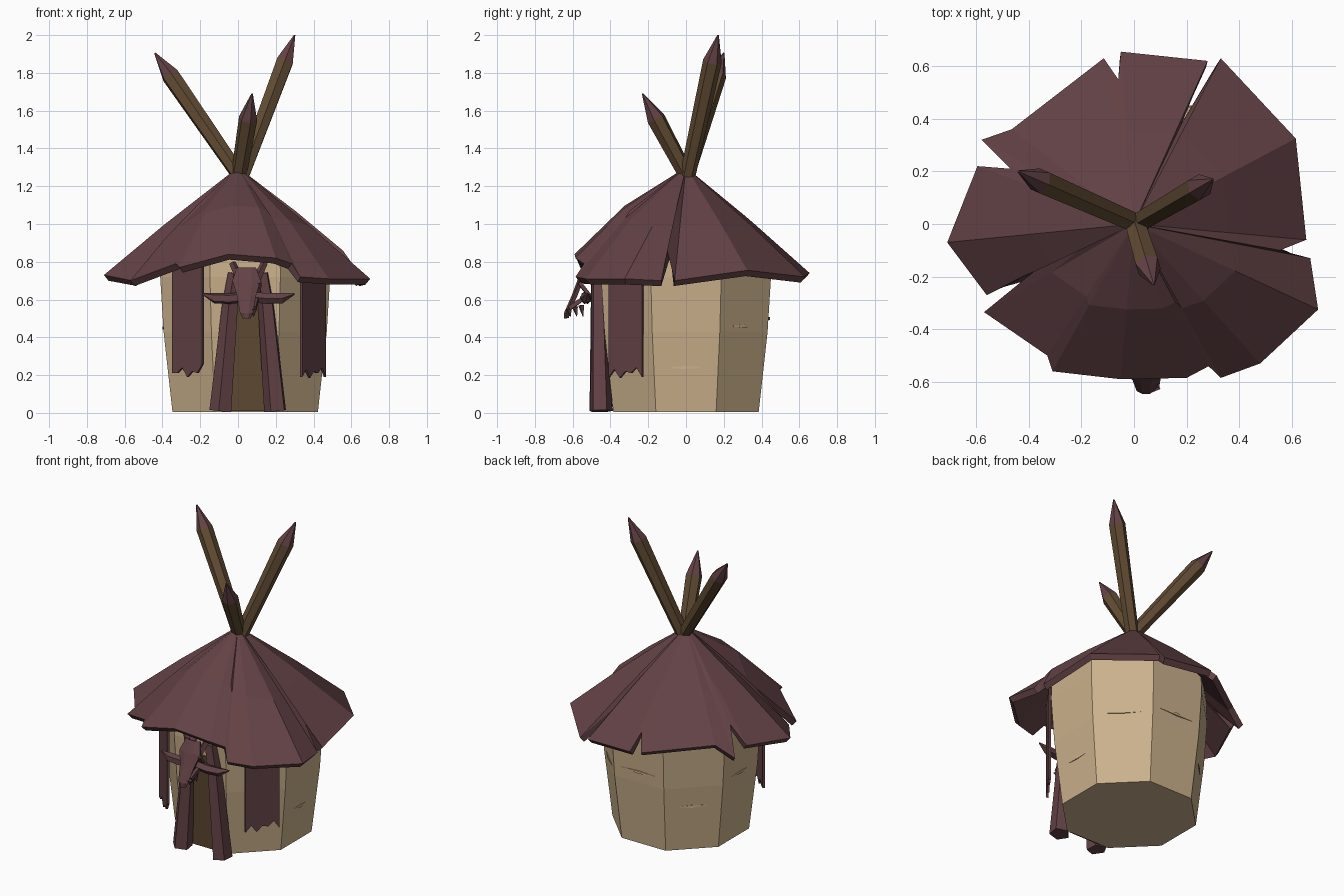
import bpy, bmesh, math
from mathutils import Vector

cube = bpy.data.objects.get("Cube")
if cube:
    bpy.data.objects.remove(cube, do_unlink=True)


def material(name, rgb):
    m = bpy.data.materials.new(name)
    m.use_nodes = True
    m.diffuse_color = (*rgb, 1)
    m.node_tree.nodes["Principled BSDF"].inputs["Base Color"].default_value = (*rgb, 1)
    return m


CLAY = material("tan clay", (0.60, 0.44, 0.265))
HIDE = material("maroon hide", (0.125, 0.054, 0.060))
WOOD = material("brown wood", (0.122, 0.072, 0.034))
DOOR_X = 0.055


def finish(name, bm, *mats):
    bmesh.ops.recalc_face_normals(bm, faces=bm.faces)
    me = bpy.data.meshes.new(name)
    bm.to_mesh(me)
    bm.free()
    for m in mats:
        me.materials.append(m)
    ob = bpy.data.objects.new(name, me)
    bpy.context.scene.collection.objects.link(ob)
    return ob


def solidify(ob, thickness, offset=-1):
    mod = ob.modifiers.new("thickness", "SOLIDIFY")
    mod.thickness = thickness
    mod.offset = offset
    return ob


def bridge(bm, a, b, closed=True, index=0):
    n = len(a)
    for i in range(n if closed else n - 1):
        j = (i + 1) % n
        bm.faces.new((a[i], a[j], b[j], b[i])).material_index = index


def tube(name, points, radii, sides, mats, tip=False):
    """Faceted rod through points; with tip, the last section gets the second material."""
    bm = bmesh.new()
    points = [Vector(p) for p in points]
    rot = (points[-1] - points[0]).to_track_quat("Z", "Y")
    rings = []
    for p, r in zip(points, radii):
        angles = [2 * math.pi * (k + 0.5) / sides for k in range(sides)]
        rings.append([bm.verts.new(p + rot @ Vector((r * math.cos(a), r * math.sin(a), 0)))
                      for a in angles])
    for i in range(len(rings) - 1):
        bridge(bm, rings[i], rings[i + 1], index=int(tip and i == len(rings) - 2))
    bm.faces.new(rings[0])
    bm.faces.new(rings[-1]).material_index = int(tip)
    return finish(name, bm, *mats)


def plate(name, points, mat, thickness):
    bm = bmesh.new()
    bm.faces.new([bm.verts.new(p) for p in points])
    return solidify(finish(name, bm, mat), thickness, 0)


# Eight-sided clay wall, flaring upward
bm = bmesh.new()
rings = []
for z, apothem in ((0.005, 0.385), (0.43, 0.432), (0.72, 0.45), (0.86, 0.445)):
    r = apothem / math.cos(math.pi / 8)
    rings.append([bm.verts.new((0.038 + r * math.cos(a), r * math.sin(a), z))
                  for a in [math.pi * (k + 0.5) / 4 for k in range(8)]])
for low, high in zip(rings, rings[1:]):
    bridge(bm, low, high)
bm.faces.new(rings[0])
bm.faces.new(rings[-1])
finish("wall", bm, CLAY)

# Thin wedge-shaped cracks on the side and back walls
for i, (angle, z, half) in enumerate(((0, 0.24, 0.12), (45, 0.46, 0.14), (90, 0.5, 0.13),
                                      (135, 0.3, 0.13), (180, 0.45, 0.12))):
    a = math.radians(angle)
    out, side = Vector((math.cos(a), math.sin(a), 0)), Vector((-math.sin(a), math.cos(a), 0))
    apothem = 0.385 + 0.11 * z
    base = Vector((0.038, 0, z)) + out * (apothem - 0.004)
    tube(f"wall_crack_{i}", [base - side * half, base, base + side * half],
         [0.001, 0.012, 0.001], 4, [CLAY])

# Ragged hide roof: fan from the peak to a notched rim
rim = [(0.655, -0.06, 0.70), (0.615, 0.325, 0.755), (0.33, 0.63, 0.72), (0.18, 0.38, 0.92),
       (0.28, 0.62, 0.72), (-0.05, 0.655, 0.74), (-0.06, 0.55, 0.83), (-0.115, 0.63, 0.74),
       (-0.465, 0.36, 0.78), (-0.58, 0.32, 0.71), (-0.47, 0.21, 0.86), (-0.595, 0.22, 0.76),
       (-0.71, -0.07, 0.73), (-0.56, -0.27, 0.70), (-0.38, -0.18, 0.93), (-0.57, -0.335, 0.70),
       (-0.33, -0.5, 0.79), (-0.31, -0.56, 0.77), (-0.05, -0.59, 0.84), (0.2, -0.585, 0.82),
       (0.285, -0.54, 0.79), (0.33, -0.585, 0.72), (0.48, -0.53, 0.71), (0.70, -0.325, 0.71),
       (0.67, -0.13, 0.70), (0.555, -0.10, 0.86)]
bm = bmesh.new()
peak = Vector((0, 0, 1.3))
apex = bm.verts.new(peak)
middle, edge = [], []
for p in rim:
    p = Vector(p)
    bulge = 0.05 if p.y < -0.45 else 0.01
    middle.append(bm.verts.new(peak.lerp(p, 0.55) + Vector((0, 0, bulge))))
    edge.append(bm.verts.new(p))
for i in range(len(rim)):
    bm.faces.new((apex, middle[i], middle[(i + 1) % len(rim)]))
bridge(bm, middle, edge)
solidify(finish("roof", bm, HIDE), 0.04)

# Three crossed poles with hide-wrapped points
for name, base, top in (("left", (-0.01, -0.01, 1.17), (0.30, 0.17, 2.0)),
                        ("right", (0.06, -0.02, 1.18), (-0.44, 0.20, 1.905)),
                        ("front", (-0.01, 0.05, 1.17), (0.075, -0.23, 1.69))):
    a, b = Vector(base), Vector(top)
    tube(f"{name}_pole", [a, b - (b - a).normalized() * 0.15, b],
         [0.04, 0.05, 0.004], 6, [WOOD, HIDE], tip=True)

# Doorway panel following the slope of the front wall
plate("door", [(-0.06, -0.391, 0.01), (0.17, -0.391, 0.01), (0.17, -0.437, 0.42),
               (0.15, -0.452, 0.64), (-0.04, -0.452, 0.64), (-0.06, -0.437, 0.42)], WOOD, 0.009)


# Hanging hide strips with torn bottom edges
def banner(name, start, end, heights):
    a, b = Vector((*start, 0)), Vector((*end, 0))
    up = Vector((0, 0, 1))
    n = len(heights) - 1
    pts = [a.lerp(b, i / n) + up * h for i, h in enumerate(heights)]
    plate(name, pts + [b + up * 0.82, a + up * 0.82], HIDE, 0.014)


banner("left_banner", (0.335, -0.405), (0.46, -0.23), (0.19, 0.23, 0.185, 0.22, 0.21, 0.24, 0.19))
banner("right_banner", (-0.345, -0.315), (-0.185, -0.46), (0.21, 0.21, 0.24, 0.19, 0.22, 0.21, 0.26))

# Horned skull: ridged face shell
bm = bmesh.new()
rows = []
for z, y, half in ((0.77, -0.53, 0.05), (0.70, -0.565, 0.075), (0.62, -0.595, 0.05),
                   (0.53, -0.635, 0.035), (0.50, -0.635, 0.02)):
    rows.append([bm.verts.new((DOOR_X - 0.01 + s * half, y - 0.018 * (1 - abs(s)), z))
                 for s in (-1, -0.4, 0.4, 1)])
for upper, lower in zip(rows, rows[1:]):
    bridge(bm, upper, lower, closed=False)
solidify(finish("skull_face", bm, HIDE), 0.02)

# Mirrored parts: door posts, horns, prongs, cheek bones and teeth
for side, s in (("left", 1), ("right", -1)):
    def at(x, y, z):
        return (DOOR_X + s * x, y, z)

    tube(f"{side}_door_post", [at(0.145, -0.45, 0.01), at(0.095, -0.46, 0.57), at(0.07, -0.465, 0.74)],
         [0.062, 0.045, 0.038], 5, [HIDE])
    tube(f"{side}_horn", [at(0, -0.53, 0.615), at(0.1, -0.53, 0.605), at(0.18, -0.525, 0.607),
                          at(0.245, -0.52, 0.63)], [0.03, 0.03, 0.028, 0.004], 5, [HIDE])
    tube(f"{side}_prong", [at(0.035, -0.535, 0.69), at(0.085, -0.5, 0.795)],
         [0.024, 0.018], 4, [HIDE])
    tube(f"{side}_brow_bone", [at(0.06, -0.565, 0.69), at(0.05, -0.51, 0.62)],
         [0.014, 0.014], 4, [HIDE])
    tube(f"{side}_cheek_bone", [at(0.05, -0.51, 0.63), at(0.03, -0.615, 0.555)],
         [0.014, 0.016], 4, [HIDE])
    for k in range(3):
        y = -0.555 - 0.033 * k
        tube(f"{side}_tooth_{k}", [at(0.03, y, 0.57 - 0.01 * k), at(0.026, y + 0.01, 0.51)],
             [0.017, 0.002], 4, [HIDE])
